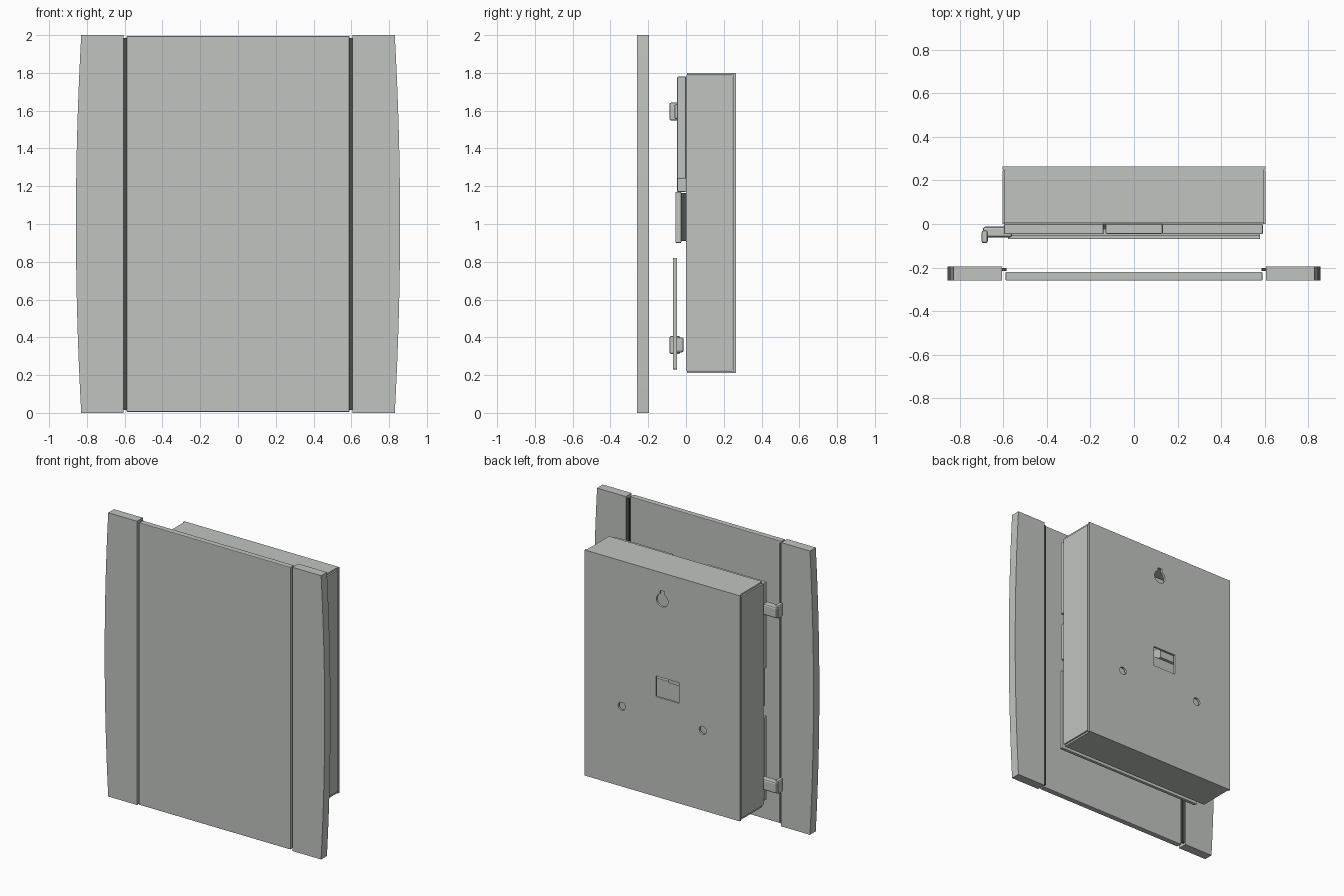
import bpy
import math

cube = bpy.data.objects.get("Cube")
if cube:
    bpy.data.objects.remove(cube, do_unlink=True)


def material(name, rgb):
    m = bpy.data.materials.new(name)
    m.use_nodes = True
    m.diffuse_color = (*rgb, 1)
    m.node_tree.nodes["Principled BSDF"].inputs["Base Color"].default_value = (*rgb, 1)
    return m


GREY = material("warm grey", (0.53, 0.56, 0.53))
DARK = material("dark grey", (0.07, 0.08, 0.075))


def finish(ob, mat, bevel=0):
    ob.data.materials.append(mat)
    if bevel:
        mod = ob.modifiers.new("soft edges", "BEVEL")
        mod.width = bevel
        mod.segments = 2
    return ob


def box(name, x, y, z, mat=GREY, bevel=0):
    """Box from (min, max) pairs on each axis."""
    lo, hi = zip(x, y, z)
    corners = [(a, b, c) for a in x for b in y for c in z]
    faces = [(0, 1, 3, 2), (4, 6, 7, 5), (0, 4, 5, 1), (2, 3, 7, 6), (0, 2, 6, 4), (1, 5, 7, 3)]
    me = bpy.data.meshes.new(name)
    me.from_pydata(corners, [], faces)
    ob = bpy.data.objects.new(name, me)
    bpy.context.collection.objects.link(ob)
    return finish(ob, mat, bevel)


def prism(name, outline, y0, y1, mat=GREY, bevel=0):
    """Extrude a counter-clockwise (x, z) outline along y."""
    n = len(outline)
    verts = [(x, y, z) for y in (y0, y1) for x, z in outline]
    faces = [tuple(range(n)), tuple(range(2 * n - 1, n - 1, -1))]
    faces += [(i, i + n, (i + 1) % n + n, (i + 1) % n) for i in range(n)]
    me = bpy.data.meshes.new(name)
    me.from_pydata(verts, [], faces)
    ob = bpy.data.objects.new(name, me)
    bpy.context.collection.objects.link(ob)
    return finish(ob, mat, bevel)


def disc(cx, cz, r, n=24):
    return [(cx + r * math.cos(math.tau * i / n), cz + r * math.sin(math.tau * i / n))
            for i in range(n)]


def cut(target, cutter):
    mod = target.modifiers.new("opening", "BOOLEAN")
    mod.operation = "DIFFERENCE"
    mod.object = cutter
    mod.solver = "EXACT"
    cutter.hide_render = True
    cutter.hide_viewport = True
    cutter.display_type = "WIRE"


# Front cover: flat centre panel with bowed side panels and dark joining strips
box("centre_panel", (-0.59, 0.59), (-0.26, -0.22), (0.005, 1.995), bevel=0.004)
for side, s in (("left", 1), ("right", -1)):
    arc = [(0.83 + 0.028 * (1 - (i / 8 - 1) ** 2), i / 8) for i in range(17)]
    outline = [(0.606, 2.0), (0.606, 0.0)] + arc
    outline = [(s * x, z) for x, z in outline]
    if s < 0:
        outline.reverse()
    prism(side + "_side_panel", outline, -0.26, -0.195)
    box(side + "_joining_strip", sorted((s * 0.586, s * 0.606)), (-0.215, -0.203),
        (0.015, 1.985), DARK)

# Folded metal housing, open at the front
back = box("housing_back", (-0.605, 0.605), (0.25, 0.265), (0.21, 1.8))
for name, z in (("top", (1.788, 1.8)), ("bottom", (0.21, 0.222))):
    box("housing_" + name, (-0.597, 0.597), (0.005, 0.25), z)
for side, s in (("left", 1), ("right", -1)):
    box("housing_" + side, sorted((s * 0.593, s * 0.605)), (0, 0.245), (0.225, 1.785))

# Keyhole, cable window and screw holes in the back
cut(back, prism("keyhole_round_cutter", disc(0, 1.605, 0.045), 0.2, 0.3))
cut(back, box("keyhole_slot_cutter", (-0.018, 0.018), (0.2, 0.3), (1.61, 1.672)))
cut(back, box("cable_window_cutter", (-0.13, 0.05), (0.2, 0.3), (0.915, 1.06)))
for i, x in enumerate((0.316, -0.316)):
    cut(back, prism("screw_cutter_%d" % i, disc(x, 0.775, 0.028), 0.2, 0.3))
    prism("screw_boss_%d" % i, disc(x, 0.775, 0.05), 0.06, 0.237)

# Inner mechanism behind the cover
base = box("inner_plate", (-0.59, 0.59), (0.0, 0.015), (0.23, 1.78))
box("terminal_block", (-0.18, 0.1), (0.06, 0.215), (0.86, 1.02))
box("terminal_post", (-0.18, -0.03), (0.06, 0.235), (1.02, 1.1))
box("left_chime_block", (0.13, 0.592), (-0.047, 0), (1.24, 1.78), bevel=0.005)
box("right_chime_block", (-0.597, -0.14), (-0.047, 0), (1.17, 1.78), bevel=0.005)
box("middle_block", (-0.13, 0.13), (-0.045, 0), (1.17, 1.7), bevel=0.004)
box("middle_bar", (-0.58, 0.58), (-0.056, -0.025), (0.9, 1.17), bevel=0.004)
box("bar_spacer", (-0.57, 0.57), (-0.025, 0), (0.91, 1.165), DARK)
box("lower_plate", (-0.58, 0.58), (-0.07, -0.047), (0.23, 0.82), bevel=0.004)

# Hinge pegs on the right edge, each with a catch at its tip
for name, z in (("upper", 1.595), ("lower", 0.36)):
    box(name + "_peg", (-0.695, -0.56), (-0.062, -0.012), (z - 0.04, z + 0.04), bevel=0.012)
    box(name + "_peg_catch", (-0.7, -0.672), (-0.088, -0.03), (z - 0.047, z + 0.047), bevel=0.009)
